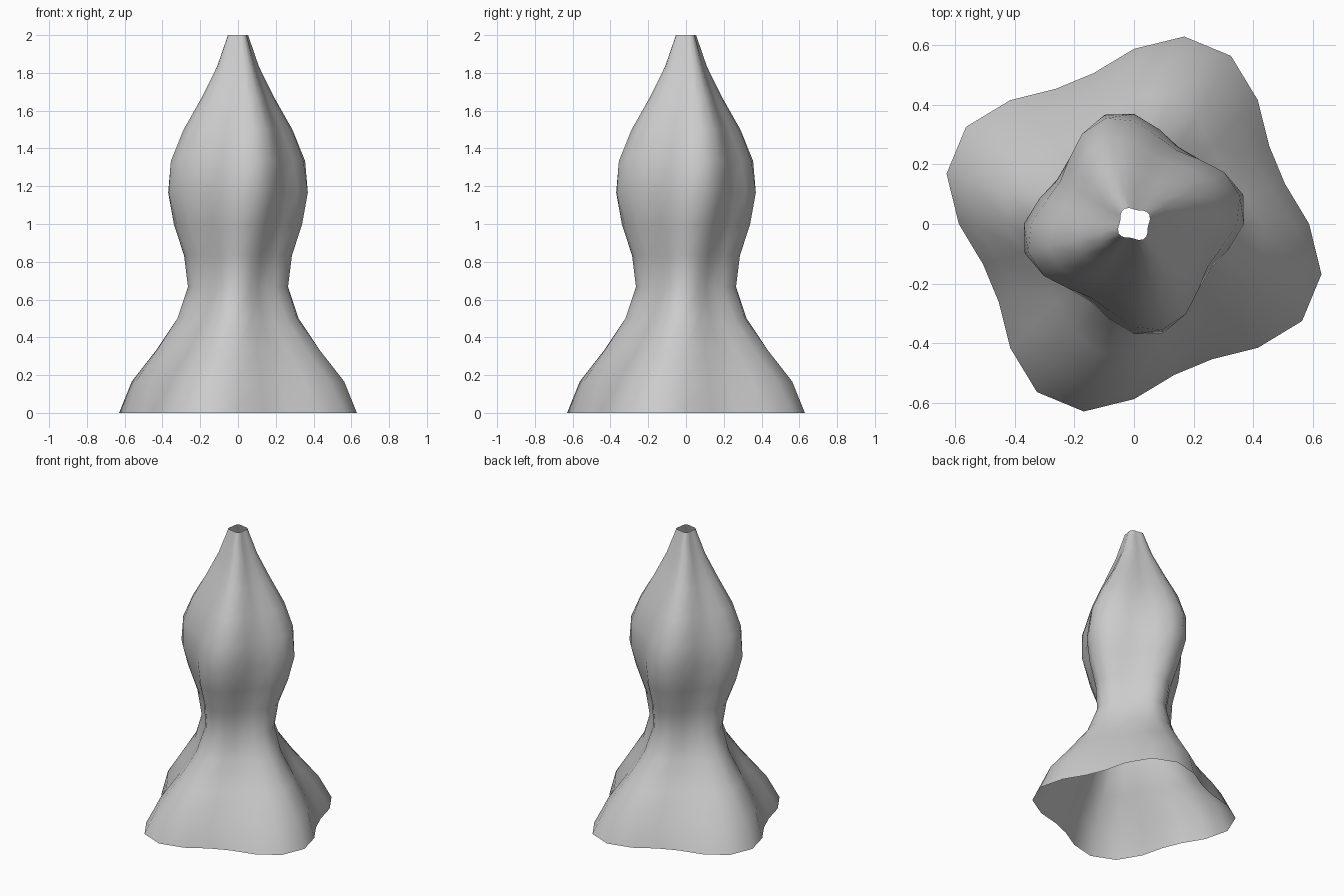
import bpy, bmesh, math

if "Cube" in bpy.data.objects:
    bpy.data.objects.remove(bpy.data.objects["Cube"], do_unlink=True)

# Mean radius of each ring, from the base to the tip
RADII = [.588, .518, .398, .29, .236, .254, .305, .339, .327, .267, .183, .108, .054]
SIDES = 24
LOBES = 4
HEIGHT = 2.0
TWIST = 1.0            # radians from base to tip
START = -math.pi / 8   # direction of a lobe at the base

grey = bpy.data.materials.new("plain grey")
grey.use_nodes = True
colour = (0.6, 0.6, 0.6, 1)
grey.diffuse_color = colour
grey.node_tree.nodes["Principled BSDF"].inputs["Base Color"].default_value = colour

# Rings of the open, four-lobed, twisting shell
bm = bmesh.new()
rings = []
for row, radius in enumerate(RADII):
    t = row / (len(RADII) - 1)
    ring = []
    for i in range(SIDES):
        a = math.tau * i / SIDES
        r = radius * (1 + 0.125 * math.cos(LOBES * (a - START - TWIST * t)))
        ring.append(bm.verts.new((r * math.cos(a), r * math.sin(a), HEIGHT * t)))
    rings.append(ring)

# Skin between neighbouring rings; both ends stay open
for low, high in zip(rings, rings[1:]):
    for i in range(SIDES):
        j = (i + 1) % SIDES
        face = bm.faces.new((low[i], low[j], high[j], high[i]))
        face.smooth = True

mesh = bpy.data.meshes.new("twisted_vase")
bm.to_mesh(mesh)
bm.free()
mesh.materials.append(grey)
vase = bpy.data.objects.new("twisted_vase", mesh)
bpy.context.collection.objects.link(vase)
